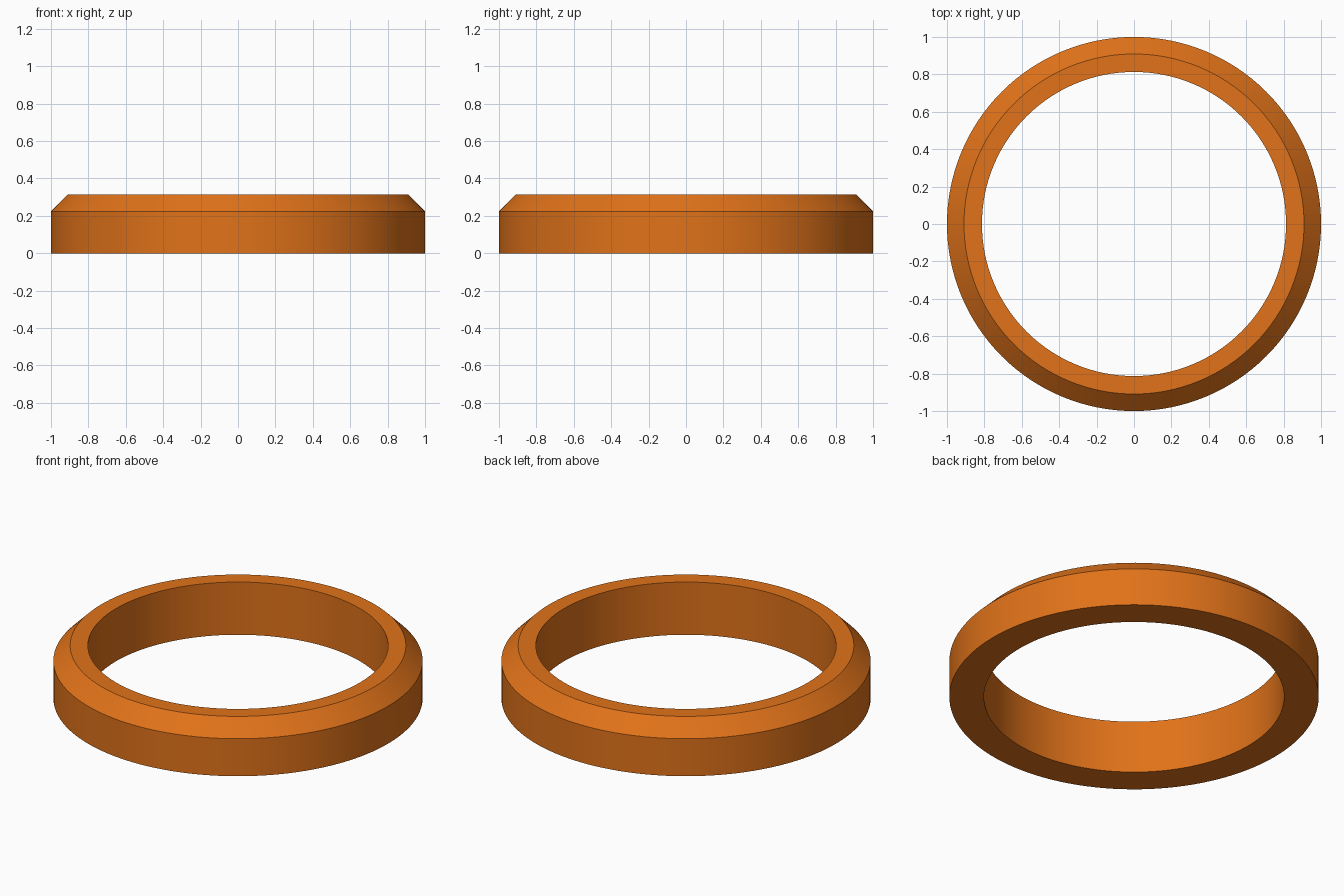
import bpy, bmesh, math

if "Cube" in bpy.data.objects:
    bpy.data.objects.remove(bpy.data.objects["Cube"])

SEGMENTS = 128
# Ring cross-section as (radius, height), with a chamfered top outer edge
PROFILE = [(0.813, 0), (1, 0), (1, 0.224), (0.909, 0.315), (0.813, 0.315)]

# Sweep the cross-section around the z axis
bm = bmesh.new()
rings = []
for i in range(SEGMENTS):
    a = 2 * math.pi * i / SEGMENTS
    rings.append([bm.verts.new((r * math.cos(a), r * math.sin(a), z)) for r, z in PROFILE])
for i in range(SEGMENTS):
    p, q = rings[i], rings[(i + 1) % SEGMENTS]
    for j in range(len(PROFILE)):
        k = (j + 1) % len(PROFILE)
        bm.faces.new((p[j], q[j], q[k], p[k]))
bmesh.ops.recalc_face_normals(bm, faces=bm.faces)

mesh = bpy.data.meshes.new("chamfered_ring")
bm.to_mesh(mesh)
bm.free()
ring = bpy.data.objects.new("chamfered_ring", mesh)
bpy.context.collection.objects.link(ring)

# Orange finish
orange = bpy.data.materials.new("orange")
orange.diffuse_color = (0.75, 0.17, 0.01, 1)
orange.use_nodes = True
orange.node_tree.nodes["Principled BSDF"].inputs["Base Color"].default_value = orange.diffuse_color
mesh.materials.append(orange)

# Smooth walls, crisp rims
bpy.context.view_layer.objects.active = ring
ring.select_set(True)
bpy.ops.object.shade_smooth_by_angle(angle=math.radians(30))
